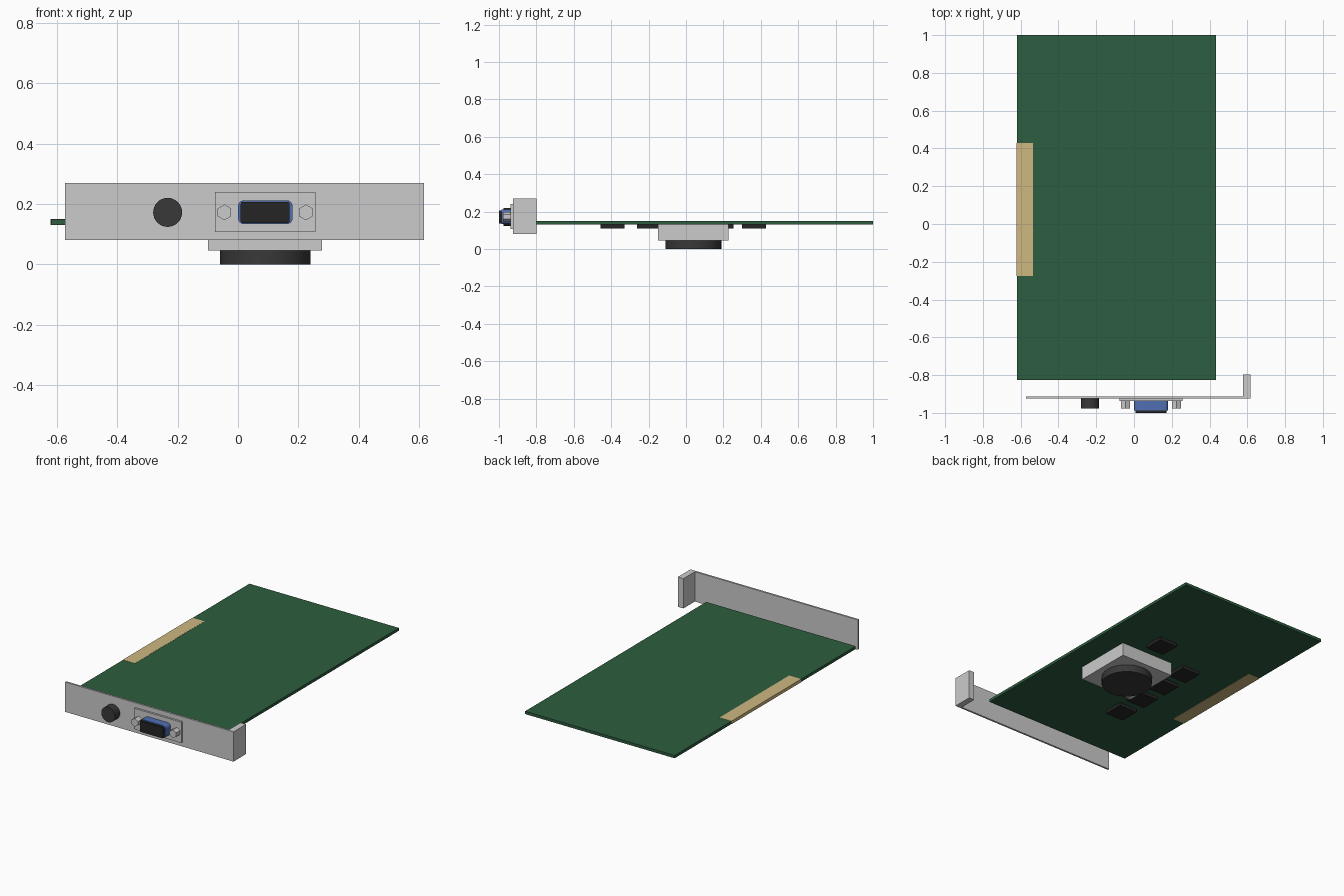
import bpy, bmesh
from math import radians, pi
from mathutils import Matrix

if "Cube" in bpy.data.objects:
    bpy.data.objects.remove(bpy.data.objects["Cube"])


def material(name, rgb):
    m = bpy.data.materials.new(name)
    m.diffuse_color = (*rgb, 1)
    m.use_nodes = True
    m.node_tree.nodes["Principled BSDF"].inputs["Base Color"].default_value = m.diffuse_color
    return m


GREEN = material("board_green", (0.027, 0.11, 0.05))
GOLD = material("contact_gold", (0.62, 0.48, 0.22))
BLACK = material("black_plastic", (0.018, 0.018, 0.018))
DARK = material("dark_plastic", (0.04, 0.04, 0.04))
BLUE = material("port_blue", (0.08, 0.16, 0.45))


def finish(name, bm, mat):
    bmesh.ops.recalc_face_normals(bm, faces=bm.faces)
    me = bpy.data.meshes.new(name)
    bm.to_mesh(me)
    bm.free()
    ob = bpy.data.objects.new(name, me)
    bpy.context.collection.objects.link(ob)
    if mat:
        me.materials.append(mat)
    return ob


def smooth(ob):
    bpy.ops.object.select_all(action='DESELECT')
    bpy.context.view_layer.objects.active = ob
    ob.select_set(True)
    bpy.ops.object.shade_smooth_by_angle(angle=radians(35))


def box(name, x, y, z, mat=None, round_y=0):
    """Box from (min, max) pairs; round_y rounds the edges running along y."""
    bm = bmesh.new()
    bmesh.ops.create_cube(bm, size=1)
    for v in bm.verts:
        v.co = [r[0] if c < 0 else r[1] for c, r in zip(v.co, (x, y, z))]
    if round_y:
        edges = [e for e in bm.edges
                 if abs(e.verts[0].co.y - e.verts[1].co.y) > 1e-4]
        bmesh.ops.bevel(bm, geom=edges, offset=round_y, segments=4,
                        profile=0.5, affect='EDGES')
    ob = finish(name, bm, mat)
    if round_y:
        smooth(ob)
    return ob


def cylinder(name, centre, radius, depth, sides, mat=None, along_y=False):
    bm = bmesh.new()
    bmesh.ops.create_cone(bm, cap_ends=True, segments=sides, radius1=radius,
                          radius2=radius, depth=depth)
    rot = Matrix.Rotation(pi / 2, 4, 'X') if along_y else Matrix()
    bm.transform(Matrix.Translation(centre) @ rot)
    ob = finish(name, bm, mat)
    if sides > 8:
        smooth(ob)
    return ob


# Circuit board and edge contacts showing on both faces
box("circuit_board", (-0.62, 0.435), (-0.825, 1.0), (0.131, 0.149), GREEN)
box("edge_contacts", (-0.621, -0.536), (-0.274, 0.428), (0.130, 0.150), GOLD)

# Mounting bracket: thin plate with a folded tab
box("bracket_plate", (-0.573, 0.579), (-0.925, -0.913), (0.08, 0.27))
box("bracket_tab", (0.577, 0.616), (-0.925, -0.798), (0.08, 0.27))

# Round socket
cylinder("round_socket", (-0.233, -0.949, 0.172), 0.048, 0.054, 32, DARK, True)

# Video port: backing plate, blue shell, black insert, hex standoffs
box("port_plate", (-0.077, 0.256), (-0.937, -0.92), (0.107, 0.24))
box("port_shell", (0.0, 0.181), (-0.987, -0.93), (0.133, 0.212), BLUE, 0.02)
box("port_insert", (0.009, 0.171), (-1.0, -0.96), (0.137, 0.206), BLACK, 0.006)
for side, x in (("left", -0.045), ("right", 0.225)):
    cylinder("standoff_" + side, (x, -0.956, 0.172), 0.026, 0.044, 6, None, True)

# Heat sink and fan under the board
box("heat_sink", (-0.1, 0.278), (-0.15, 0.228), (0.046, 0.133))
cylinder("fan", (0.09, 0.04, 0.024), 0.15, 0.048, 32, DARK)

# Memory chips: a row of four beside the heat sink and one behind it
chips = [(-0.23, 0.191 - 0.1945 * i) for i in range(4)] + [(0.09, 0.363)]
for i, (x, y) in enumerate(chips):
    h = 0.064
    box(f"chip_{i + 1}", (x - h, x + h), (y - h, y + h), (0.11, 0.133), BLACK)
